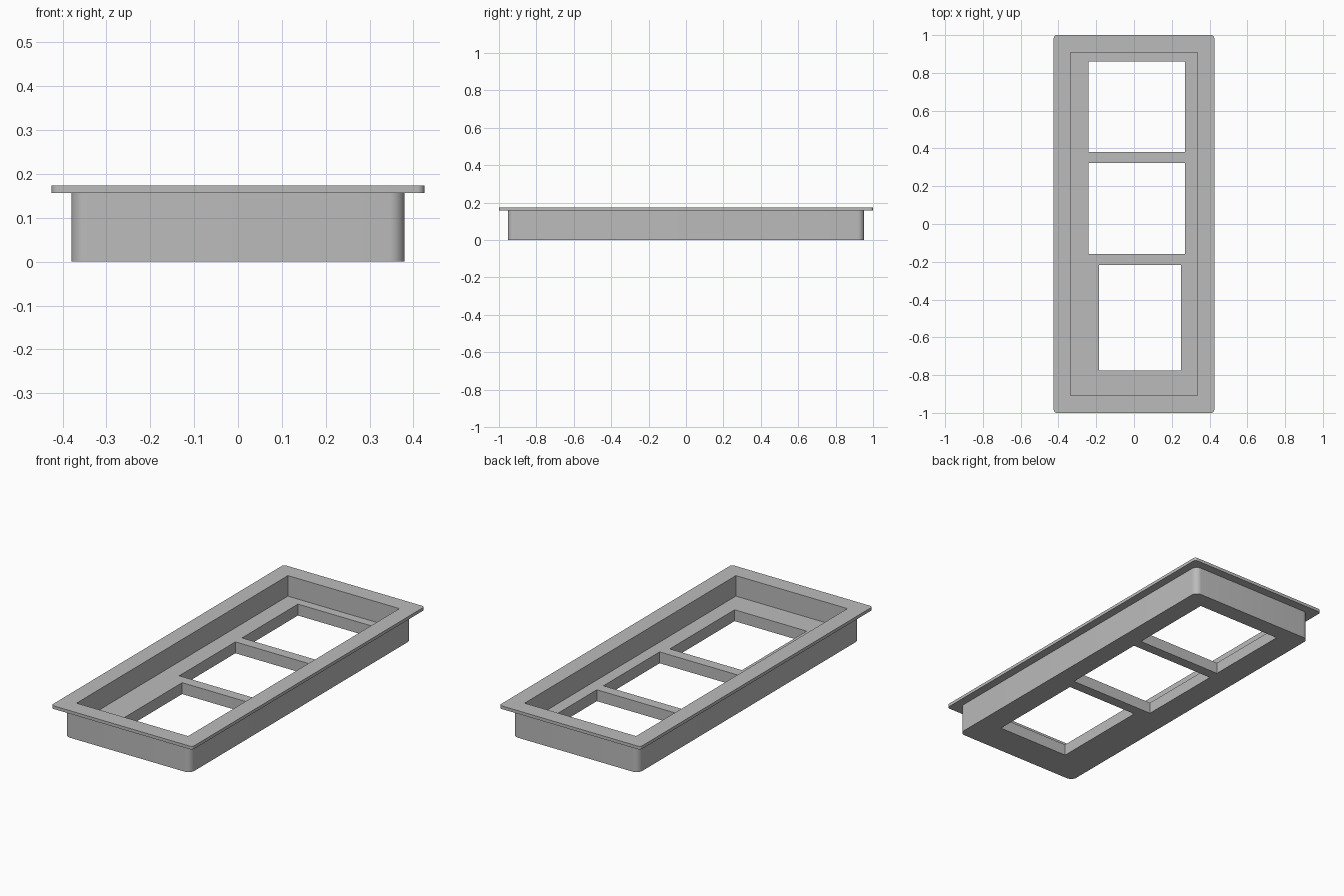
import bpy
import bmesh
import math

cube = bpy.data.objects.get("Cube")
if cube:
    bpy.data.objects.remove(cube, do_unlink=True)

grey = bpy.data.materials.new("plain grey")
grey.use_nodes = True
grey.diffuse_color = (0.5, 0.5, 0.5, 1)
grey.node_tree.nodes["Principled BSDF"].inputs["Base Color"].default_value = (0.5, 0.5, 0.5, 1)


def block(name, x0, x1, y0, y1, z0, z1, radius=0.0):
    """Upright box with optionally rounded vertical corners."""
    bm = bmesh.new()
    bmesh.ops.create_cube(bm, size=1)
    for v in bm.verts:
        v.co.x = x1 if v.co.x > 0 else x0
        v.co.y = y1 if v.co.y > 0 else y0
        v.co.z = z1 if v.co.z > 0 else z0
    if radius:
        upright = [e for e in bm.edges if abs(e.verts[0].co.z - e.verts[1].co.z) > 1e-4]
        bmesh.ops.bevel(bm, geom=upright, offset=radius, segments=8, profile=0.5, affect='EDGES')
    mesh = bpy.data.meshes.new(name)
    bm.to_mesh(mesh)
    bm.free()
    mesh.materials.append(grey)
    obj = bpy.data.objects.new(name, mesh)
    bpy.context.collection.objects.link(obj)
    return obj


def combine(target, tool, operation):
    """Apply a boolean to the target and discard the tool."""
    tool.hide_render = True
    mod = target.modifiers.new(operation.title(), 'BOOLEAN')
    mod.operation = operation
    mod.solver = 'EXACT'
    mod.object = tool
    bpy.context.view_layer.objects.active = target
    bpy.ops.object.modifier_apply(modifier=mod.name)
    bpy.data.objects.remove(tool, do_unlink=True)


FLOOR, LIP, TOP = 0.062, 0.157, 0.174

# Deep body with a wide, thin flange around its top
frame = block("recessed_frame", -0.38, 0.38, -0.953, 0.953, 0, 0.166, 0.035)
combine(frame, block("flange", -0.425, 0.425, -1, 1, LIP, TOP, 0.016), 'UNION')

# Sharp-cornered recess down to the floor
combine(frame, block("recess_cutter", -0.336, 0.336, -0.909, 0.909, FLOOR, 0.3), 'DIFFERENCE')

# Three openings through the floor
openings = [(-0.242, 0.271, 0.38, 0.861),
            (-0.242, 0.271, -0.16, 0.323),
            (-0.184, 0.25, -0.775, -0.218)]
for x0, x1, y0, y1 in openings:
    combine(frame, block("opening_cutter", x0, x1, y0, y1, -0.1, 0.1), 'DIFFERENCE')

# Smooth the rounded corners, keep the rest crisp
bpy.ops.object.select_all(action='DESELECT')
frame.select_set(True)
bpy.context.view_layer.objects.active = frame
bpy.ops.object.shade_smooth_by_angle(angle=math.radians(30))
